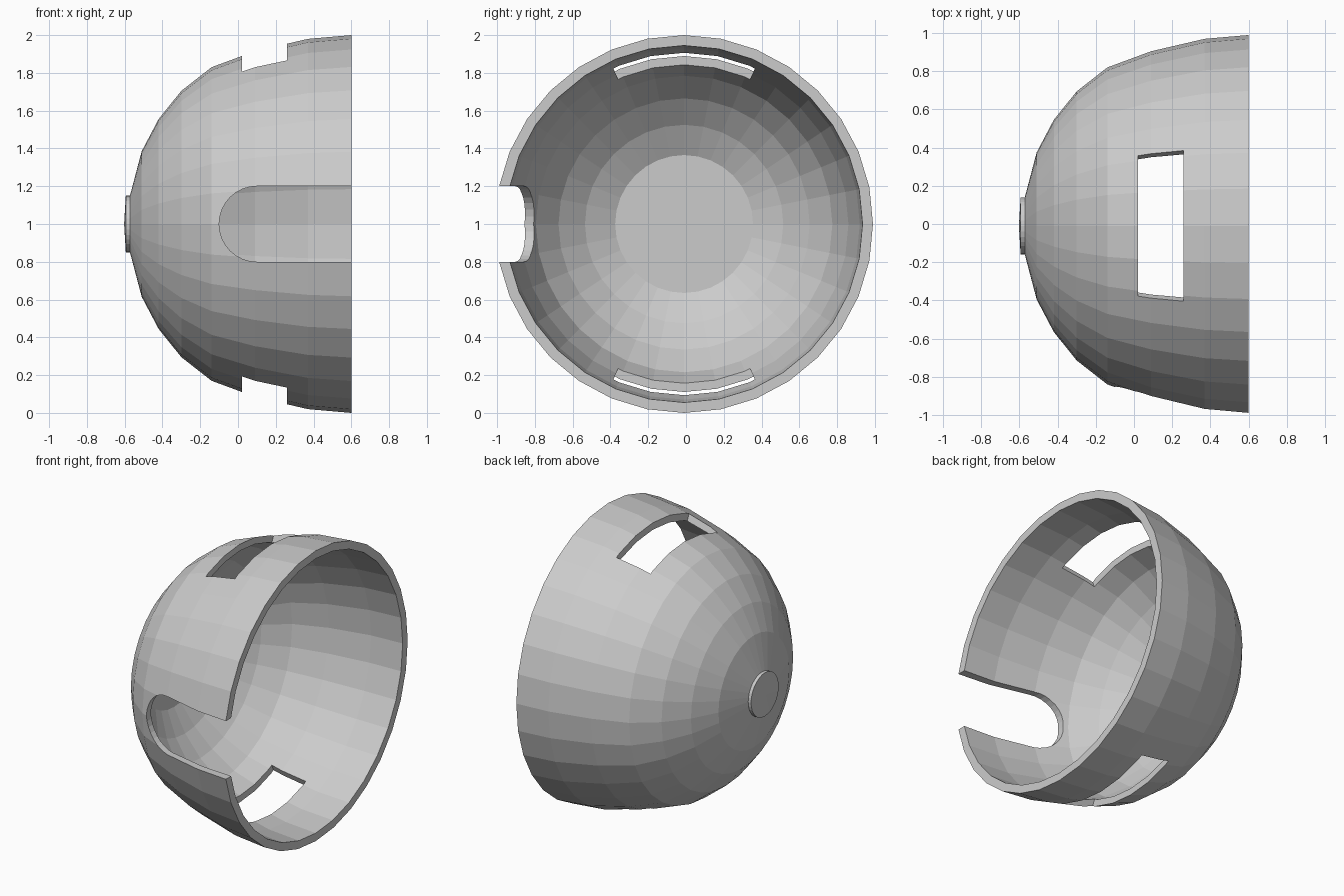
import bpy, bmesh
from math import sin, cos, pi, radians

if "Cube" in bpy.data.objects:
    bpy.data.objects.remove(bpy.data.objects["Cube"])

AXIS_Y, AXIS_Z, SIDES = -0.01, 1.0, 32


def make_object(name, bm):
    bmesh.ops.recalc_face_normals(bm, faces=bm.faces)
    mesh = bpy.data.meshes.new(name)
    bm.to_mesh(mesh)
    bm.free()
    ob = bpy.data.objects.new(name, mesh)
    bpy.context.collection.objects.link(ob)
    return ob


def lathe_x(name, profile):
    """Revolve (x, radius) points about the x axis; both ends are on the axis."""
    bm = bmesh.new()
    rings = []
    for x, r in profile:
        n = SIDES if r > 0 else 1
        rings.append([bm.verts.new((x, AXIS_Y + r * sin(2 * pi * i / SIDES),
                                    AXIS_Z + r * cos(2 * pi * i / SIDES))) for i in range(n)])
    for a, b in zip(rings, rings[1:]):
        for i in range(SIDES):
            j = (i + 1) % SIDES
            if len(a) == 1:
                bm.faces.new((a[0], b[i], b[j]))
            elif len(b) == 1:
                bm.faces.new((a[i], a[j], b[0]))
            else:
                bm.faces.new((a[i], a[j], b[j], b[i]))
    return make_object(name, bm)


def prism(name, points, offset):
    """Extrude a flat polygon of 3D points along an offset vector."""
    bm = bmesh.new()
    face = bm.faces.new([bm.verts.new(p) for p in points])
    ext = bmesh.ops.extrude_face_region(bm, geom=[face], use_keep_orig=True)
    verts = [v for v in ext["geom"] if isinstance(v, bmesh.types.BMVert)]
    bmesh.ops.translate(bm, verts=verts, vec=offset)
    return make_object(name, bm)


def cut(target, cutter):
    cutter.hide_render = True
    mod = target.modifiers.new("cut", "BOOLEAN")
    mod.operation, mod.solver, mod.object = "DIFFERENCE", "EXACT", cutter
    bpy.context.view_layer.objects.active = target
    bpy.ops.object.modifier_apply(modifier=mod.name)
    bpy.data.objects.remove(cutter, do_unlink=True)


# Hollow bowl lying on its side, opening towards +x
outer = [(-0.58, 0), (-0.572, 0.15), (-0.51, 0.385), (-0.42, 0.556), (-0.30, 0.705),
         (-0.14, 0.83), (0.09, 0.915), (0.37, 0.98), (0.60, 1.0)]
inner = [(0.60, 0.945), (0.37, 0.93), (0.09, 0.87), (-0.13, 0.785), (-0.28, 0.665),
         (-0.395, 0.525), (-0.48, 0.365), (-0.48, 0)]
shell = lathe_x("shell", outer + inner)

# Round-ended slot in the front, open at the rim
arc = [radians(90 + 180 * i / 16) for i in range(17)]
slot = [(0.10 + 0.2 * cos(a), -1.3, 1 + 0.2 * sin(a)) for a in arc]
cut(shell, prism("slot_cutter", slot + [(0.8, -1.3, 0.8), (0.8, -1.3, 1.2)], (0, 0.9, 0)))

# Windows with radial sides at the top and bottom
half = radians(24.5)
for side, label in ((1, "top"), (-1, "bottom")):
    wedge = [(0.02, AXIS_Y + s * r * sin(half), AXIS_Z + side * r * cos(half))
             for s, r in ((-1, 0.5), (1, 0.5), (1, 1.3), (-1, 1.3))]
    cut(shell, prism(label + "_window_cutter", wedge, (0.24, 0, 0)))

# Small button on the closed end
lathe_x("end_button", [(-0.603, 0), (-0.594, 0.15), (-0.565, 0.15), (-0.565, 0)])
